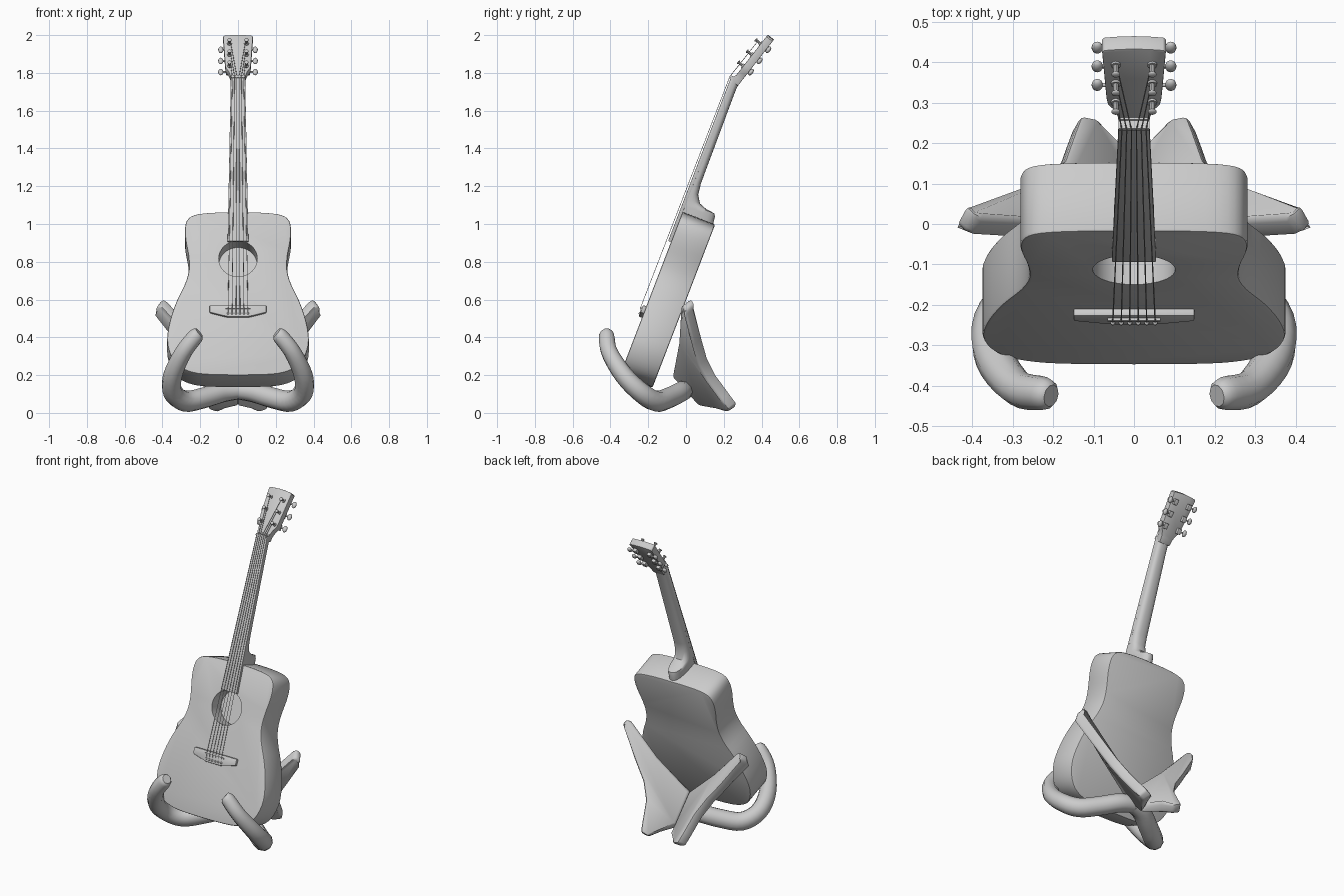
import bpy, bmesh
from math import sin, cos, pi, radians
from mathutils import Matrix, Vector

if "Cube" in bpy.data.objects:
    bpy.data.objects.remove(bpy.data.objects["Cube"])


def frame(origin, degrees):
    # Local axes: x across, y up along the neck, z out of the front face
    s, c = sin(radians(degrees)), cos(radians(degrees))
    m = Matrix(((1, 0, 0), (0, s, -c), (0, c, s))).to_4x4()
    m.translation = origin
    return m


GUITAR = frame((0, -0.35, 0.20), 21)
HEAD = frame(GUITAR @ Vector((0, 1.685, 0)), 38)


def finish(obj, bevel=0, segments=2, angle=35):
    bpy.ops.object.select_all(action='DESELECT')
    bpy.context.view_layer.objects.active = obj
    obj.select_set(True)
    if bevel:
        mod = obj.modifiers.new('bevel', 'BEVEL')
        mod.width, mod.segments, mod.limit_method = bevel, segments, 'ANGLE'
        mod.angle_limit = radians(40)
        bpy.ops.object.modifier_apply(modifier=mod.name)
    bpy.ops.object.shade_smooth_by_angle(angle=radians(angle))
    return obj


def mesh(name, verts, faces, matrix=Matrix(), **kw):
    me = bpy.data.meshes.new(name)
    me.from_pydata([matrix @ Vector(v) for v in verts], [], faces)
    bm = bmesh.new()
    bm.from_mesh(me)
    bmesh.ops.recalc_face_normals(bm, faces=bm.faces)
    bm.to_mesh(me)
    bm.free()
    obj = bpy.data.objects.new(name, me)
    bpy.context.collection.objects.link(obj)
    return finish(obj, **kw)


def loft(name, rings, matrix=Matrix(), **kw):
    n = len(rings[0])
    faces = [tuple(range(n)), tuple(range((len(rings) - 1) * n, len(rings) * n))]
    for r in range(len(rings) - 1):
        for i in range(n):
            j = (i + 1) % n
            faces.append((r * n + i, r * n + j, (r + 1) * n + j, (r + 1) * n + i))
    return mesh(name, [p for ring in rings for p in ring], faces, matrix, **kw)


def prism(name, outline, z0, z1, matrix, **kw):
    return loft(name, [[(x, y, z) for x, y in outline] for z in (z0, z1)], matrix, **kw)


def mirrored(half):
    # Completes a right-hand outline with its left-hand copy
    return half + [(-x, y) for x, y in reversed(half) if x > 0]


def rect(hx, y0, y1):
    return mirrored([(hx, y0), (hx, y1)])


def smooth_path(pts, steps=4):
    pts = [Vector(p) for p in pts]
    out = []
    for i in range(len(pts) - 1):
        a, b, c, d = pts[max(i - 1, 0)], pts[i], pts[i + 1], pts[min(i + 2, len(pts) - 1)]
        for k in range(steps):
            t = k / steps
            out.append(0.5 * (2 * b + (c - a) * t + (2 * a - 5 * b + 4 * c - d) * t * t
                              + (3 * b - a - 3 * c + d) * t ** 3))
    return out + [pts[-1]]


def tube(name, pts, radii, resolution):
    cu = bpy.data.curves.new(name, 'CURVE')
    cu.dimensions, cu.bevel_depth = '3D', 1
    cu.bevel_resolution, cu.use_fill_caps = resolution, True
    sp = cu.splines.new('POLY')
    sp.points.add(len(pts) - 1)
    for p, co, r in zip(sp.points, pts, radii):
        p.co, p.radius = (*co, 1), r
    obj = bpy.data.objects.new(name, cu)
    bpy.context.collection.objects.link(obj)
    bpy.ops.object.select_all(action='DESELECT')
    bpy.context.view_layer.objects.active = obj
    obj.select_set(True)
    bpy.ops.object.convert(target='MESH')
    return finish(bpy.context.object, angle=50)


def ball(name, centre, size, matrix):
    bpy.ops.mesh.primitive_uv_sphere_add(segments=14, ring_count=8, radius=1)
    obj = bpy.context.object
    obj.name = name
    obj.data.transform(matrix @ Matrix.Translation(centre) @ Matrix.Diagonal((*size, 1)))
    return finish(obj, angle=60)


def disc(cx, cy, r, n):
    return [(cx + r * cos(2 * pi * i / n), cy + r * sin(2 * pi * i / n)) for i in range(n)]


# Body with a sunken sound hole
half = [(0, 0), (0.15, 0.003), (0.24, 0.015), (0.31, 0.048), (0.355, 0.11), (0.375, 0.2),
        (0.36, 0.31), (0.325, 0.42), (0.28, 0.52), (0.26, 0.6), (0.263, 0.68), (0.278, 0.77),
        (0.28, 0.84), (0.262, 0.89), (0.21, 0.915), (0.1, 0.925), (0, 0.925)]
outline = mirrored([(max(p.x, 0), p.y) for p in smooth_path(half, 3)])
body = prism('body', outline, -0.185, 0, GUITAR, bevel=0.008)
cutter = prism('hole_cutter', disc(0, 0.66, 0.102, 48), -0.1, 0.05, GUITAR)
mod = body.modifiers.new('hole', 'BOOLEAN')
mod.operation, mod.object, mod.solver = 'DIFFERENCE', cutter, 'EXACT'
bpy.ops.object.select_all(action='DESELECT')
bpy.context.view_layer.objects.active = body
bpy.ops.object.modifier_apply(modifier=mod.name)
bpy.data.objects.remove(cutter)
finish(body)

# Neck with flared heel
rings = []
for v, hw, depth in [(0.915, 0.048, 0.175), (0.96, 0.05, 0.17), (0.978, 0.05, 0.162),
                     (0.985, 0.05, 0.11), (1.0, 0.05, 0.07), (1.04, 0.049, 0.045),
                     (1.1, 0.048, 0.037), (1.62, 0.039, 0.032), (1.7, 0.038, 0.036)]:
    ring = []
    for i in range(13):
        c, s = cos(pi * i / 12), sin(pi * i / 12)
        ring.append((hw * (abs(c) ** 0.75) * (1 if c > 0 else -1), v, -depth * abs(s) ** 0.75))
    rings.append(ring)
loft('neck', rings, GUITAR)
prism('fretboard', [(-0.055, 0.755), (0.055, 0.755), (0.038, 1.685), (-0.038, 1.685)],
      -0.002, 0.016, GUITAR, bevel=0.002)
prism('nut', rect(0.038, 1.68, 1.692), 0, 0.022, GUITAR)

# Headstock
prism('headstock', mirrored([(0.037, -0.02), (0.04, 0.015), (0.05, 0.045), (0.064, 0.065),
      (0.068, 0.09), (0.079, 0.278), (0.074, 0.285), (0.04, 0.289), (0, 0.291)]),
      -0.042, 0, HEAD, bevel=0.003)

# Bridge, saddle and pins
prism('bridge', mirrored([(0.05, 0.325), (0.075, 0.33), (0.15, 0.35), (0.15, 0.39)]),
      -0.002, 0.018, GUITAR, bevel=0.005)
prism('saddle', rect(0.065, 0.368, 0.375), 0.01, 0.025, GUITAR)

# Tuners
for side in (1, -1):
    for s in (0.08, 0.155, 0.23):
        prism('tuner_post', disc(side * 0.045, s, 0.007, 10), -0.01, 0.032, HEAD)
        prism('tuner_washer', disc(side * 0.045, s, 0.012, 12), -0.002, 0.006, HEAD)
        ball('tuner_cap', (side * 0.045, s, 0.032), (0.011, 0.011, 0.005), HEAD)
        prism('tuner_gear', rect(0.013, s - 0.017, s + 0.017), -0.06, -0.04,
              HEAD @ Matrix.Translation((side * 0.05, 0, 0)), bevel=0.003)
        tube('tuner_shaft', [HEAD @ Vector((side * x, s, -0.052)) for x in (0.05, 0.085)],
             [0.005] * 2, 2)
        ball('tuner_knob', (side * 0.091, s, -0.052), (0.014, 0.02, 0.011), HEAD)

# Strings
for i in range(6):
    k = i - 2.5
    side = 1 if k > 0 else -1
    post = 0.305 - 0.075 * (abs(k) + 0.5)
    path = [GUITAR @ Vector(p) for p in ((k * 0.021, 0.345, 0.018), (k * 0.021, 0.371, 0.026),
                                         (k * 0.012, 1.686, 0.023))]
    path.append(HEAD @ Vector((side * 0.04, post, 0.02)))
    tube('string', path, [0.0016] * 4, 1)
    ball('bridge_pin', (k * 0.021, 0.343, 0.019), (0.006, 0.006, 0.006), GUITAR)

# Stand: curved front hooks and winged rear plates joined at a centre crease
hook = [(0.205, -0.425, 0.425), (0.225, -0.42, 0.405), (0.29, -0.405, 0.32), (0.345, -0.33, 0.2),
        (0.345, -0.24, 0.11), (0.28, -0.16, 0.062), (0.18, -0.09, 0.08), (0.08, -0.03, 0.11),
        (0, -0.01, 0.12)]
hook_r = [0.028, 0.042, 0.045, 0.05, 0.053, 0.056, 0.056, 0.055, 0.05]
plate = [(0, -0.03, 0.225), (0.2, 0.005, 0.405), (0.375, 0.015, 0.59), (0.395, 0.03, 0.605),
         (0.415, 0.045, 0.58), (0.405, 0.045, 0.555), (0.3, 0.085, 0.395), (0.22, 0.115, 0.29),
         (0.17, 0.16, 0.2), (0.145, 0.23, 0.105), (0.13, 0.27, 0.05), (0.085, 0.262, 0.03),
         (0.045, 0.2, 0.055), (0, 0.11, 0.07)]
radii = [v.x for v in smooth_path([(r, 0, 0) for r in hook_r])]
for side in (1, -1):
    tube('stand_hook', [(side * p.x, p.y, p.z) for p in smooth_path(hook)], radii, 3)
    front = [(side * x, y, z) for x, y, z in plate]
    back = [(side * (x + 0.025 if x else 0), y - 0.045, max(z - 0.035, 0.004))
            for x, y, z in plate]
    loft('stand_wing', [front, back], bevel=0.012, angle=40)
